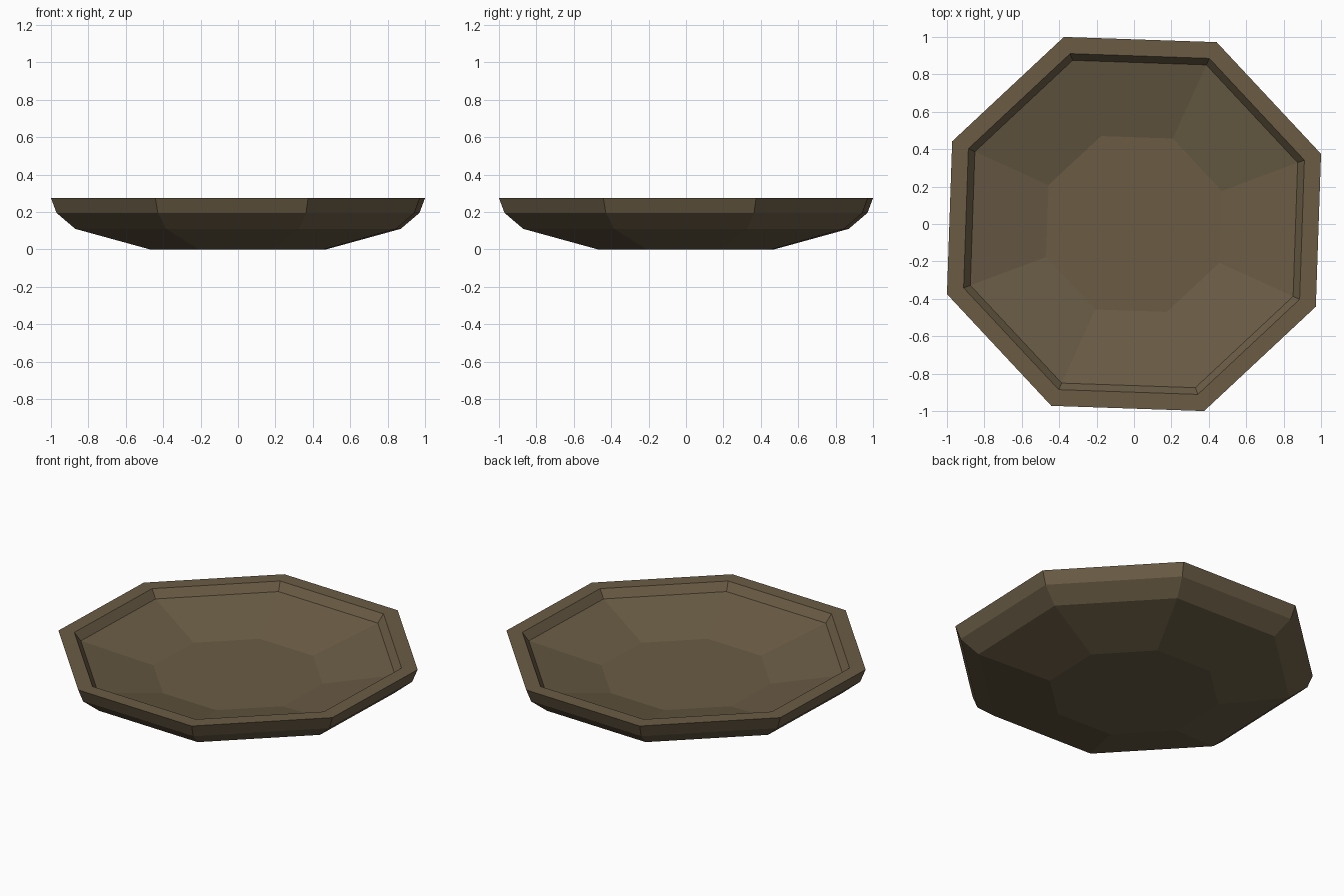
import bpy, bmesh, math

if "Cube" in bpy.data.objects:
    bpy.data.objects.remove(bpy.data.objects["Cube"])

# Dull brown glaze
mat = bpy.data.materials.new("dull brown")
mat.diffuse_color = (0.145, 0.108, 0.06, 1)
mat.use_nodes = True
mat.node_tree.nodes["Principled BSDF"].inputs["Base Color"].default_value = mat.diffuse_color

SIDES = 8
TURN = math.radians(20.55)
K = 1 / math.cos(TURN)  # half-width to corner radius

# Profile (half-width, z): underside, outer wall, flat rim, inner wall, floor
profile = [(0.47, 0), (0.87, 0.11), (0.97, 0.195), (1.0, 0.275),
           (0.911, 0.275), (0.875, 0.225), (0.47, 0.12)]

bm = bmesh.new()
rings = []
for w, z in profile:
    rings.append([bm.verts.new((w * K * math.cos(TURN + i * math.tau / SIDES),
                                w * K * math.sin(TURN + i * math.tau / SIDES), z))
                  for i in range(SIDES)])
for a, b in zip(rings, rings[1:]):
    for i in range(SIDES):
        j = (i + 1) % SIDES
        bm.faces.new((a[i], a[j], b[j], b[i]))
bm.faces.new(rings[0][::-1])  # base
bm.faces.new(rings[-1])       # inner floor
bmesh.ops.recalc_face_normals(bm, faces=bm.faces[:])

mesh = bpy.data.meshes.new("octagonal_dish")
bm.to_mesh(mesh)
bm.free()
mesh.materials.append(mat)
dish = bpy.data.objects.new("octagonal_dish", mesh)
bpy.context.collection.objects.link(dish)
